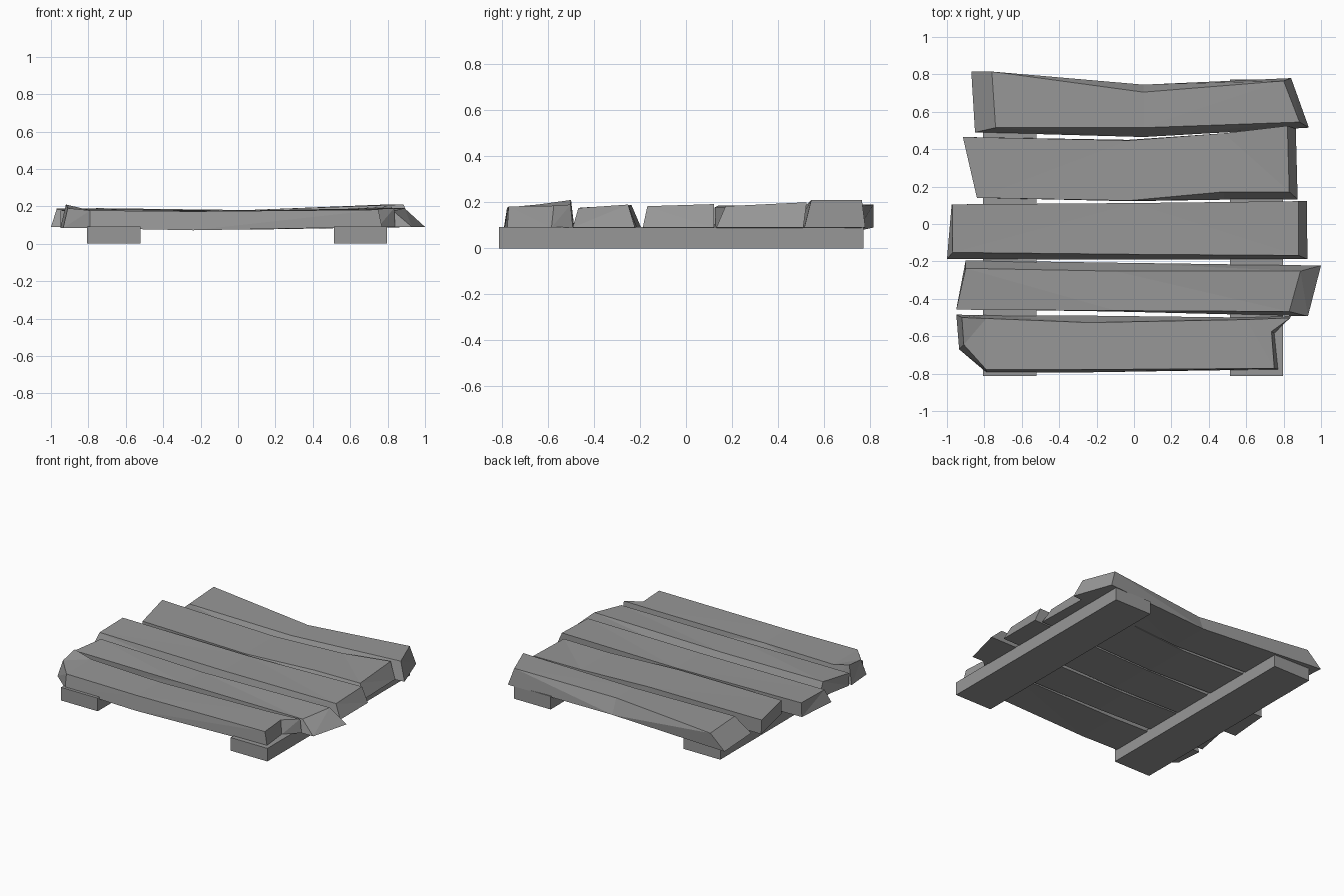
import bpy, bmesh

# dark grey wood
wood = bpy.data.materials.new("dark_grey_wood")
wood.diffuse_color = (0.31, 0.31, 0.31, 1)


def end(bf, bb, tf, tb, zf, zb, z0=0.09):
    """Station with free corners: bottom front/back, top front/back, heights."""
    return [(*bf, z0), (*bb, z0), (*tb, zb), (*tf, zf)]


def mid(x, bf, bb, tf, tb, z, z0=0.075):
    """Straight cross-section at x."""
    return [(x, bf, z0), (x, bb, z0), (x, tb, z), (x, tf, z)]


def loft(name, stations):
    bm = bmesh.new()
    rings = [[bm.verts.new(p) for p in s] for s in stations]
    for a, b in zip(rings, rings[1:]):
        for i in range(4):
            j = (i + 1) % 4
            bm.faces.new((a[i], a[j], b[j], b[i]))
    bm.faces.new(rings[0])
    bm.faces.new(rings[-1][::-1])
    bmesh.ops.triangulate(bm, faces=bm.faces[:], quad_method='SHORT_EDGE')
    bmesh.ops.recalc_face_normals(bm, faces=bm.faces)
    me = bpy.data.meshes.new(name)
    bm.to_mesh(me)
    bm.free()
    me.materials.append(wood)
    ob = bpy.data.objects.new(name, me)
    bpy.context.collection.objects.link(ob)
    return ob


# two runners underneath
for name, x in (("left_runner", -0.665), ("right_runner", 0.655)):
    bpy.ops.mesh.primitive_cube_add(size=1, location=(x, -0.02, 0.046))
    ob = bpy.context.object
    ob.name = name
    ob.scale = (0.285, 1.585, 0.092)
    ob.data.materials.append(wood)

# crooked planks, back to front
loft("back_plank", [
    end((-0.85, 0.49), (-0.87, 0.815), (-0.74, 0.515), (-0.76, 0.815), 0.19, 0.19),
    mid(0.05, 0.465, 0.745, 0.515, 0.705, 0.18),
    end((0.935, 0.515), (0.84, 0.78), (0.885, 0.545), (0.80, 0.765), 0.21, 0.21)])

loft("second_plank", [
    end((-0.84, 0.14), (-0.91, 0.465), (-0.84, 0.14), (-0.915, 0.465), 0.185, 0.19),
    mid(-0.03, 0.122, 0.45, 0.125, 0.447, 0.178),
    mid(0.48, 0.13, 0.485, 0.172, 0.485, 0.18, 0.085),
    end((0.875, 0.132), (0.865, 0.51), (0.83, 0.172), (0.82, 0.525), 0.183, 0.2)])

loft("middle_plank", [
    end((-1.0, -0.188), (-0.975, 0.105), (-0.97, -0.152), (-0.97, 0.105), 0.183, 0.188),
    mid(0.0, -0.19, 0.112, -0.162, 0.112, 0.177),
    end((0.927, -0.188), (0.925, 0.122), (0.88, -0.168), (0.88, 0.122), 0.183, 0.192)])

loft("fourth_plank", [
    end((-0.95, -0.455), (-0.90, -0.195), (-0.95, -0.458), (-0.90, -0.237), 0.177, 0.188),
    mid(-0.1, -0.468, -0.207, -0.463, -0.252, 0.175),
    end((0.93, -0.493), (1.0, -0.222), (0.83, -0.468), (0.89, -0.252), 0.175, 0.19)])

# front plank: chipped left corner and a notched right end
loft("front_plank", [
    end((-0.935, -0.67), (-0.95, -0.485), (-0.91, -0.645), (-0.92, -0.5), 0.19, 0.21, 0.083),
    mid(-0.79, -0.793, -0.486, -0.778, -0.505, 0.178, 0.083),
    mid(-0.24, -0.793, -0.49, -0.778, -0.527, 0.173, 0.072),
    end((0.77, -0.777), (0.6, -0.5), (0.75, -0.772), (0.6, -0.511), 0.182, 0.183),
    end((0.75, -0.585), (0.84, -0.492), (0.735, -0.575), (0.835, -0.502), 0.185, 0.19)])
